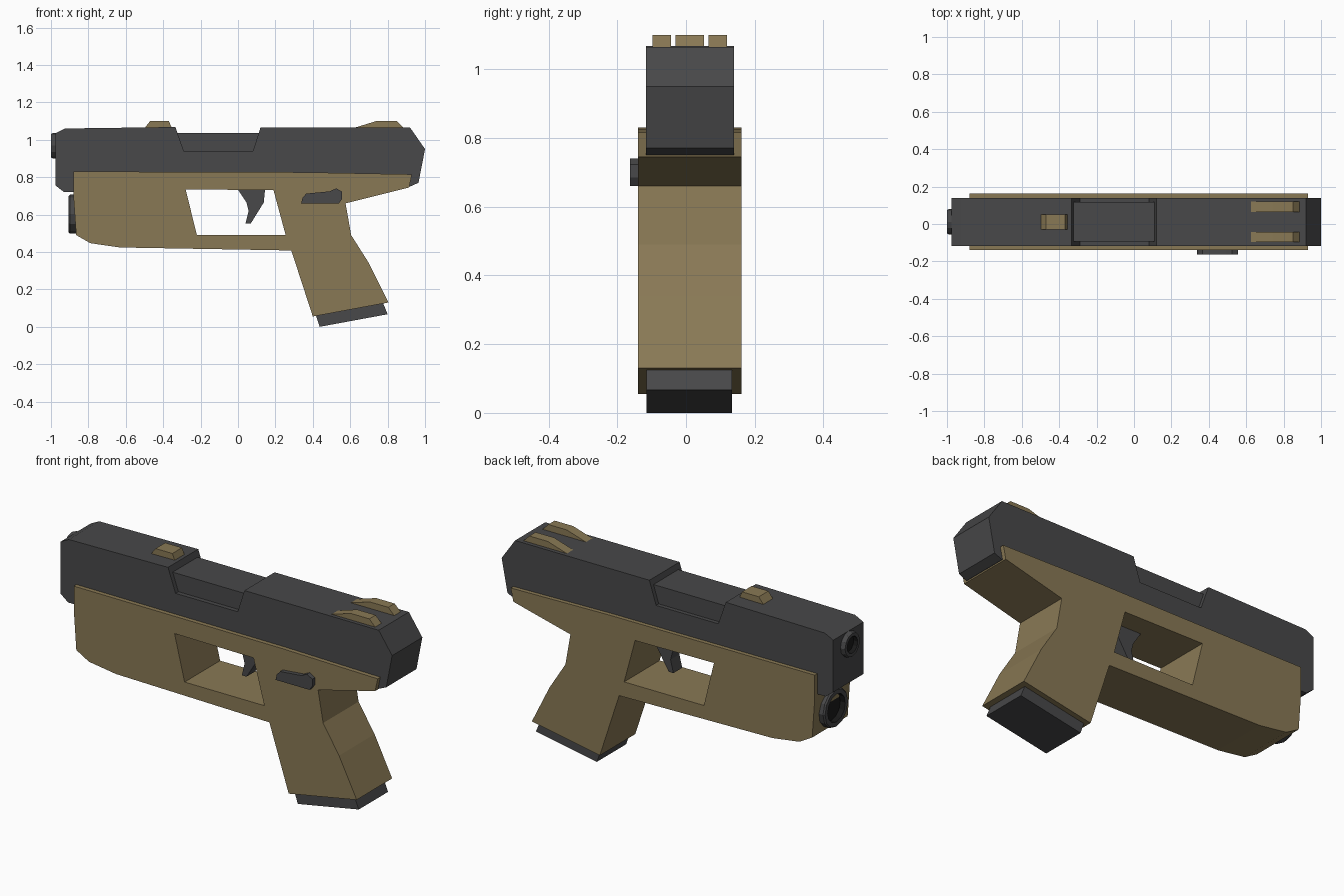
import bpy, bmesh, math
from mathutils import Vector

if "Cube" in bpy.data.objects:
    bpy.data.objects.remove(bpy.data.objects["Cube"])


def material(name, rgb):
    m = bpy.data.materials.new(name)
    m.diffuse_color = (*rgb, 1)
    m.use_nodes = True
    m.node_tree.nodes["Principled BSDF"].inputs["Base Color"].default_value = m.diffuse_color
    return m


TAN = material("tan", (0.25, 0.19, 0.09))
DARK = material("dark_grey", (0.065, 0.065, 0.067))
BLACK = material("black", (0.01, 0.01, 0.01))
MID_Y = 0.012


def finish(bm, name, *mats):
    bmesh.ops.recalc_face_normals(bm, faces=bm.faces[:])
    mesh = bpy.data.meshes.new(name)
    bm.to_mesh(mesh)
    bm.free()
    for m in mats:
        mesh.materials.append(m)
    obj = bpy.data.objects.new(name, mesh)
    bpy.context.collection.objects.link(obj)
    return obj


def plate(name, loops, y0, y1, mat):
    """Side profile (outer loop, then holes) extruded from y0 to y1."""
    bm = bmesh.new()
    edges = []
    for loop in loops:
        vs = [bm.verts.new((x, y0, z)) for x, z in loop]
        edges += [bm.edges.new((a, b)) for a, b in zip(vs, vs[1:] + vs[:1])]
    bmesh.ops.triangle_fill(bm, use_beauty=True, edges=edges, normal=(0, -1, 0))
    ext = bmesh.ops.extrude_face_region(bm, geom=bm.faces[:])
    moved = [g for g in ext["geom"] if isinstance(g, bmesh.types.BMVert)]
    bmesh.ops.translate(bm, verts=moved, vec=(0, y1 - y0, 0))
    return finish(bm, name, mat)


def tube(name, x_front, x_back, z, r, r_in, sides=12):
    """Short pipe along x with a dark recessed floor in the bore."""
    bm = bmesh.new()
    floor = x_front + (x_back - x_front) * 0.6
    rings = []
    for x, rad in ((x_back, r), (x_front + 0.008, r), (x_front, r * 0.94),
                   (x_front, r_in), (floor, r_in)):
        rings.append([bm.verts.new((x, MID_Y + rad * math.cos(a), z + rad * math.sin(a)))
                      for a in (2 * math.pi * i / sides for i in range(sides))])
    for k, (p, q) in enumerate(zip(rings, rings[1:])):
        for i in range(sides):
            j = (i + 1) % sides
            f = bm.faces.new((p[i], p[j], q[j], q[i]))
            f.material_index = int(k == 3)
    bm.faces.new(rings[0])
    bm.faces.new(rings[-1]).material_index = 1
    return finish(bm, name, DARK, BLACK)


# Frame with grip and trigger opening
plate("frame", [
    [(-0.88, 0.83), (0.35, 0.826), (0.93, 0.815), (0.915, 0.745), (0.575, 0.66),
     (0.605, 0.49), (0.70, 0.34), (0.805, 0.13), (0.40, 0.055), (0.285, 0.408),
     (-0.63, 0.424), (-0.79, 0.447), (-0.865, 0.49), (-0.88, 0.70)],
    [(-0.28, 0.735), (0.19, 0.73), (0.255, 0.49), (-0.22, 0.49)],
], -0.14, 0.162, TAN)

# Slide with top notch
plate("slide", [
    [(-0.975, 1.035), (-0.925, 1.06), (-0.335, 1.068), (-0.29, 0.94), (0.08, 0.94),
     (0.12, 1.065), (0.92, 1.065), (1.0, 0.95), (0.965, 0.77), (0.92, 0.75),
     (0.85, 0.78), (-0.85, 0.78), (-0.87, 0.72), (-0.93, 0.72), (-0.975, 0.755)],
], -0.117, 0.14, DARK)

# Chamber block inside the notch
plate("chamber_block", [[(-0.335, 0.92), (-0.335, 1.036), (0.12, 1.036), (0.12, 0.92)]],
      -0.093, 0.118, DARK)

# Barrel end and lower light
tube("barrel_end", -1.0, -0.96, 0.968, 0.067, 0.045)
tube("lower_light", -0.905, -0.855, 0.602, 0.104, 0.075)

# Trigger, side lever, magazine base
plate("trigger", [[(-0.005, 0.74), (0.145, 0.74), (0.138, 0.665), (0.068, 0.552),
                   (0.04, 0.552), (0.057, 0.62), (0.045, 0.665)]], -0.025, 0.05, DARK)
plate("side_lever", [[(0.338, 0.66), (0.345, 0.69), (0.365, 0.712), (0.49, 0.724),
                      (0.525, 0.74), (0.557, 0.722), (0.557, 0.685), (0.54, 0.66)]],
      -0.163, -0.13, DARK)
plate("magazine_base", [[(0.41, 0.08), (0.437, 0.0), (0.80, 0.067), (0.77, 0.14)]],
      -0.115, 0.134, DARK)

# Sights
plate("front_sight", [[(-0.505, 1.055), (-0.47, 1.10), (-0.37, 1.10), (-0.35, 1.055)]],
      -0.03, 0.052, TAN)
for side, y in (("near", -0.097), ("far", 0.065)):
    plate("rear_sight_" + side, [[(0.61, 1.06), (0.74, 1.10), (0.85, 1.10), (0.89, 1.06)]],
          y, y + 0.054, TAN)
